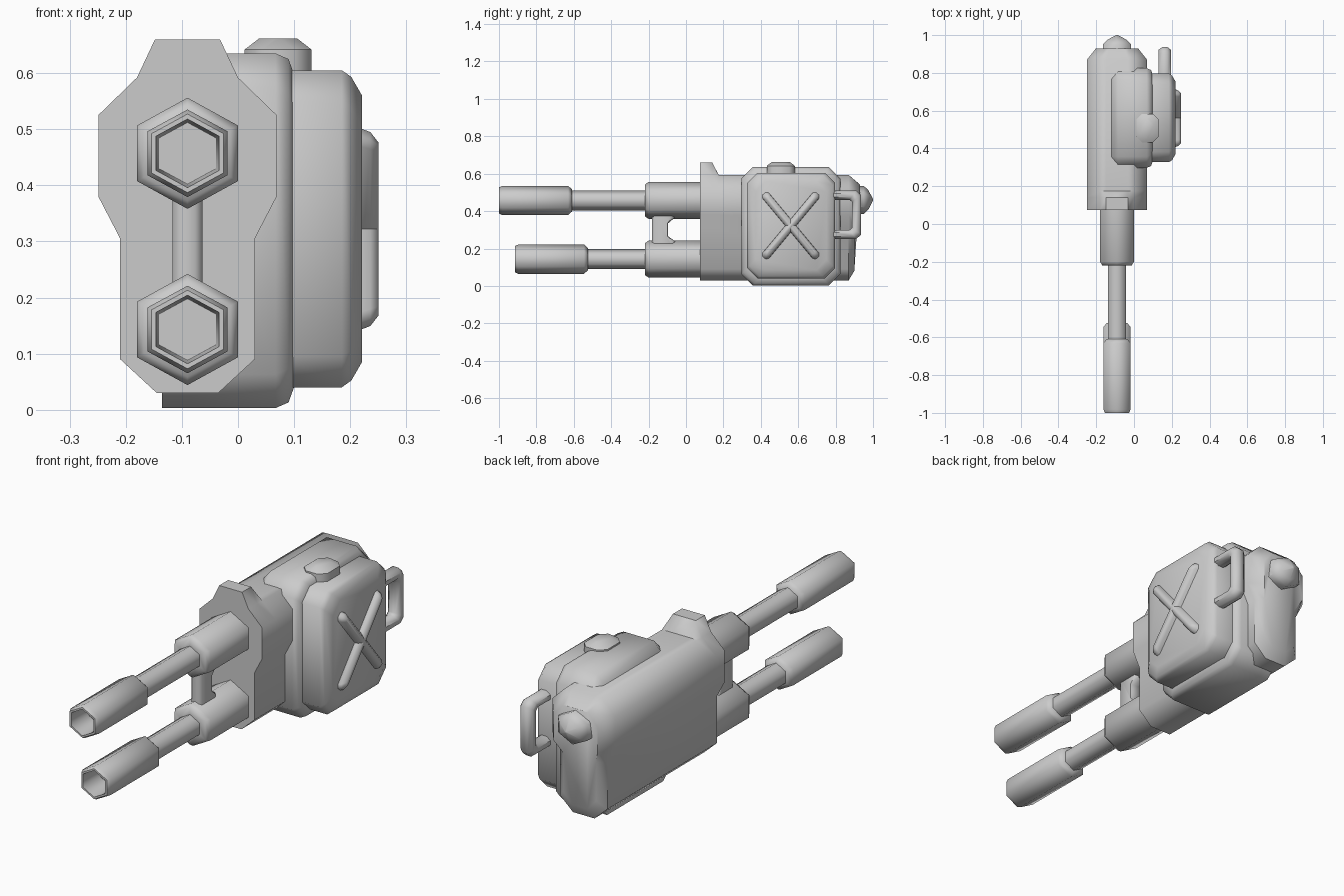
import bpy, bmesh
from math import sin, cos, pi, radians
from mathutils import Vector

if "Cube" in bpy.data.objects:
    bpy.data.objects.remove(bpy.data.objects["Cube"])


def loft(name, rings, angle=50):
    """Bridge equal-length point rings, cap both ends and smooth by angle."""
    bm = bmesh.new()
    loops = [[bm.verts.new(p) for p in ring] for ring in rings]
    n = len(loops[0])
    for a, b in zip(loops, loops[1:]):
        for i in range(n):
            j = (i + 1) % n
            bm.faces.new((a[i], a[j], b[j], b[i]))
    bm.faces.new(loops[0])
    bm.faces.new(loops[-1])
    bmesh.ops.recalc_face_normals(bm, faces=bm.faces)
    mesh = bpy.data.meshes.new(name)
    bm.to_mesh(mesh)
    bm.free()
    obj = bpy.data.objects.new(name, mesh)
    bpy.context.collection.objects.link(obj)
    bpy.ops.object.select_all(action='DESELECT')
    obj.select_set(True)
    bpy.context.view_layer.objects.active = obj
    bpy.ops.object.shade_smooth_by_angle(angle=radians(angle))
    return obj


def octagon(a0, a1, b0, b1, c):
    """Rectangle with chamfered corners."""
    return [(a0 + c, b0), (a1 - c, b0), (a1, b0 + c), (a1, b1 - c),
            (a1 - c, b1), (a0 + c, b1), (a0, b1 - c), (a0, b0 + c)]


def hex_turned(name, z, stations, sx=1.05, angle=62):
    """Six-sided turned part along y; stations are (y, radius)."""
    rings = [[(-0.09 + sx * r * sin(k * pi / 3), y, z + r * cos(k * pi / 3))
              for k in range(6)] for y, r in stations]
    return loft(name, rings, angle)


# Main housing: half profile mirrored about x = -0.09
half = [(0.058, 0.66), (0.09, 0.592), (0.159, 0.525), (0.159, 0.38),
        (0.12, 0.305), (0.12, 0.09), (0.055, 0.03)]
profile = [(-0.09 + x, z) for x, z in half]
profile += [(-0.09 - x, z) for x, z in reversed(half)]
low = [(x, min(z, 0.593)) for x, z in profile]


def at_y(points, y):
    return [(x, y, z) for x, z in points]


rear = [(-0.09 + (x + 0.09) * 0.7, 0.93 if z > 0.35 else 0.9,
         0.31 + (z - 0.31) * 0.82) for x, z in low]
loft("housing", [at_y(profile, 0.075), at_y(profile, 0.14), at_y(low, 0.175),
                 at_y(low, 0.87), rear])

# Rear cap
hex_turned("rear_cap", 0.46, [(0.88, 0.075), (0.95, 0.075), (0.975, 0.052), (1.0, 0.004)], 1.15)

# Barrels with breech sleeves and hollow muzzles
for label, z, tip in (("upper", 0.457, -1.0), ("lower", 0.143, -0.915)):
    hex_turned(label + "_sleeve", z, [(-0.22, 0.05), (-0.22, 0.085), (-0.2, 0.099), (0.12, 0.099)])
    hex_turned(label + "_barrel", z, [(tip + 0.36, 0.053), (-0.19, 0.053)])
    hex_turned(label + "_muzzle", z,
               [(tip + 0.12, 0.055), (tip, 0.061), (tip, 0.07), (tip + 0.018, 0.078),
                (tip + 0.37, 0.078), (tip + 0.39, 0.06)], 1.06)

# Brace between the sleeves
brace = [(-0.182, 0.2), (-0.182, 0.4), (-0.06, 0.4), (-0.06, 0.365),
         (-0.095, 0.335), (-0.095, 0.265), (-0.06, 0.24), (-0.06, 0.2)]
loft("barrel_brace", [[(-0.09 + dx, -0.12 + (y + 0.12) * s, z) for y, z in brace]
                      for dx, s in ((-0.027, 0.8), (-0.014, 1), (0.014, 1), (0.027, 0.8))])


# Side boxes: chamfered outlines stacked along x
def box_ring(x, y0, y1, z0, z1, c, inset=0):
    return [(x, y, z) for y, z in
            octagon(y0 + inset, y1 - inset, z0 + inset, z1 - inset, c)]


mid = (0.297, 0.825)
loft("mount_plate",
     [box_ring(-0.135, *mid, 0.003, 0.56, 0.06), box_ring(-0.115, *mid, 0.003, 0.6, 0.06),
      box_ring(-0.085, *mid, 0.003, 0.635, 0.06)] +
     [box_ring(x, *mid, 0.003, 0.635, 0.06, i) for x, i in
      ((0.067, 0), (0.09, 0.01), (0.101, 0.04))])
loft("ammo_box", [box_ring(x, 0.327, 0.797, 0.04, 0.605, 0.055, i) for x, i in
                  ((0.08, 0), (0.185, 0), (0.202, 0.012), (0.221, 0.045))])

# Crossed ribs on the box face
for label, sign in (("rising", 1), ("falling", -1)):
    along = Vector((0, 0.15, 0.18 * sign)).normalized()
    across = along.cross(Vector((1, 0, 0)))
    centre = Vector((0, 0.56, 0.322))
    rings = []
    for x, length, w in ((0.21, 0.228, 0.024), (0.236, 0.216, 0.021), (0.25, 0.198, 0.008)):
        mid_pt = centre + Vector((x, 0, 0))
        rings.append([mid_pt + along * length * a + across * w * b
                      for a, b in ((-1, -0.5), (-0.94, -1), (0.94, -1), (1, -0.5),
                                   (1, 0.5), (0.94, 1), (-0.94, 1), (-1, 0.5))])
    loft(label + "_rib", rings)

# Filler cap on top
loft("filler_cap", [[(x, y, z) for x, y in octagon(0.012 + i, 0.131 - i, 0.432 + i, 0.582 - i, 0.03)]
                    for z, i in ((0.58, 0), (0.642, 0), (0.662, 0.026))])

# Carry handle swept between outer and inner outlines
outer = [(0.775, 0.51), (0.91, 0.51), (0.937, 0.485), (0.937, 0.275), (0.91, 0.25), (0.775, 0.25)]
inner = [(0.775, 0.46), (0.875, 0.46), (0.887, 0.45), (0.887, 0.31), (0.875, 0.3), (0.775, 0.3)]
rings = []
for o, n in zip(outer, inner):
    ring = []
    for k in range(8):
        a = (k + 0.5) * pi / 4
        t = 0.5 + 0.54 * cos(a)
        ring.append((0.163 + 0.035 * sin(a), n[0] + (o[0] - n[0]) * t, n[1] + (o[1] - n[1]) * t))
    rings.append(ring)
loft("carry_handle", rings)
